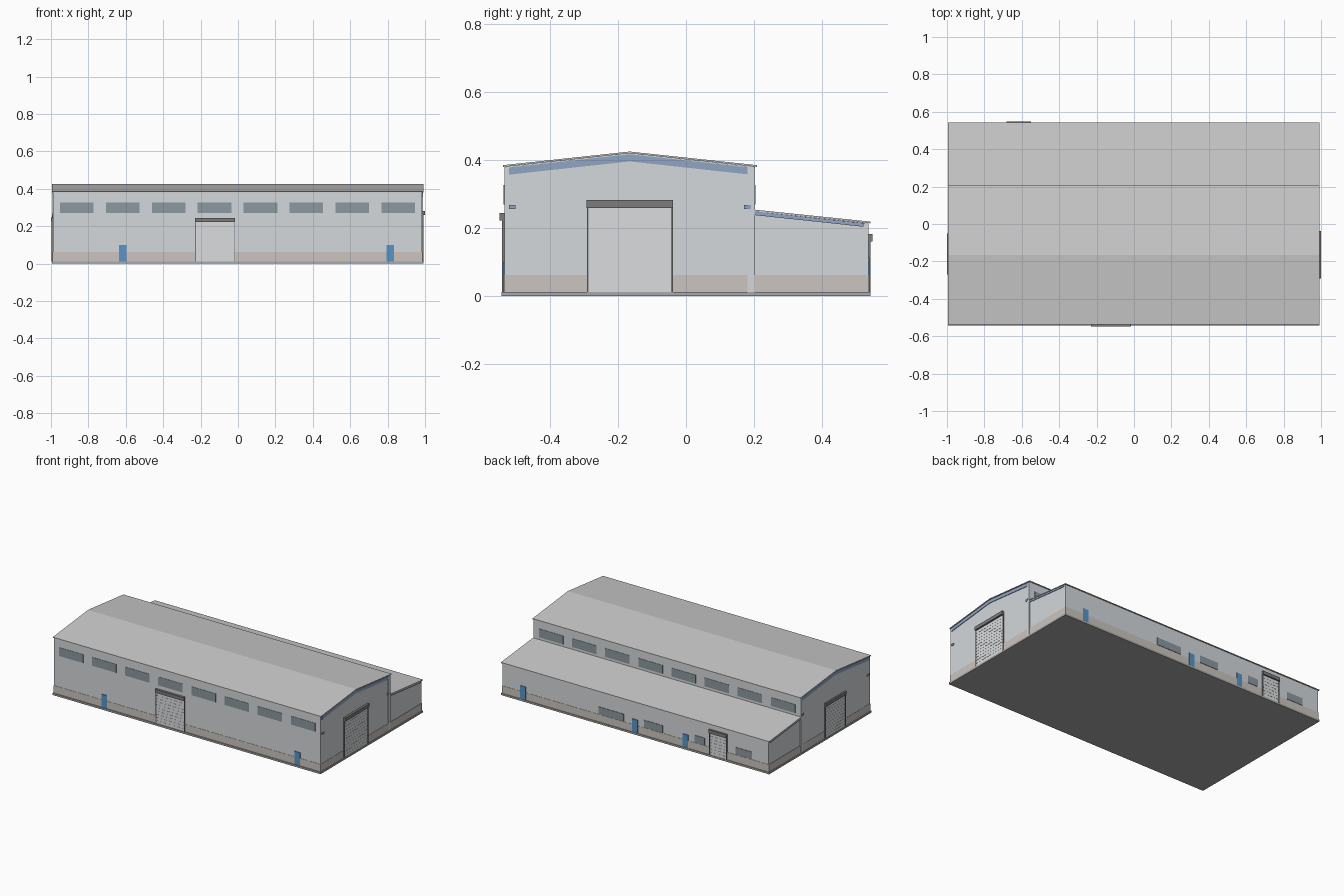
import bpy, bmesh

if "Cube" in bpy.data.objects:
    bpy.data.objects.remove(bpy.data.objects["Cube"])

COLORS = {
    "wall": (0.66, 0.69, 0.71), "plinth": (0.60, 0.56, 0.52), "roof": (0.56, 0.59, 0.59),
    "blue": (0.28, 0.38, 0.55), "door_blue": (0.10, 0.30, 0.58), "glass": (0.26, 0.32, 0.35),
    "dark": (0.20, 0.20, 0.20), "slab": (0.40, 0.40, 0.39), "shutter": (0.70, 0.72, 0.73),
}
MATS = {}
for key, rgb in COLORS.items():
    MATS[key] = bpy.data.materials.new(key)
    MATS[key].diffuse_color = (*rgb, 1)

# Main limits of the building
XL, XR = -0.989, 0.985          # end walls
YF, YM, YB = -0.534, 0.203, 0.536   # front wall, hall rear wall, annex rear wall
Z0 = 0.012                      # top of the slab
RIDGE = -0.166


def finish(bm, name, mat):
    bmesh.ops.recalc_face_normals(bm, faces=bm.faces)
    me = bpy.data.meshes.new(name)
    bm.to_mesh(me)
    bm.free()
    me.materials.append(MATS[mat])
    ob = bpy.data.objects.new(name, me)
    bpy.context.collection.objects.link(ob)
    return ob


def boxes(name, mat, spans):
    """One object made of boxes, each given as (x0, x1, y0, y1, z0, z1)."""
    bm = bmesh.new()
    for x0, x1, y0, y1, z0, z1 in spans:
        for v in bmesh.ops.create_cube(bm, size=1)["verts"]:
            v.co = (x1 if v.co.x > 0 else x0, y1 if v.co.y > 0 else y0, z1 if v.co.z > 0 else z0)
    return finish(bm, name, mat)


def prism(name, mat, profile, x0, x1):
    """Extrude a y-z outline along x."""
    bm = bmesh.new()
    face = bm.faces.new([bm.verts.new((x0, y, z)) for y, z in profile])
    ext = bmesh.ops.extrude_face_region(bm, geom=[face])["geom"]
    for v in ext:
        if isinstance(v, bmesh.types.BMVert):
            v.co.x = x1
    return finish(bm, name, mat)


def band(line, thick):
    """Closed outline of a strip hanging below a polyline."""
    return line + [(y, z - thick) for y, z in reversed(line)]


def on_wall(side, u0, u1, z0, z1, depth, start=-0.004):
    """Box on a wall, from just inside it to 'depth' outside it."""
    if side == "front":
        return (u0, u1, YF - depth, YF - start, z0, z1)
    if side == "hall_rear":
        return (u0, u1, YM + start, YM + depth, z0, z1)
    if side == "back":
        return (u0, u1, YB + start, YB + depth, z0, z1)
    if side == "left":
        return (XL - depth, XL - start, u0, u1, z0, z1)
    return (XR + start, XR + depth, u0, u1, z0, z1)


def roller_door(side, u0, u1, top, case_depth, case_h=0.023):
    boxes(side + "_shutter", "shutter", [on_wall(side, u0, u1, Z0, top, 0.003)])
    n = round((top - Z0) / 0.02)
    step = (top - Z0) / n
    boxes(side + "_shutter_slats", "shutter",
          [on_wall(side, u0, u1, Z0 + i * step + 0.001, Z0 + (i + 1) * step - 0.001, 0.004)
           for i in range(n)])
    boxes(side + "_shutter_rails", "dark",
          [on_wall(side, u - 0.0025, u + 0.0025, Z0, top, 0.007) for u in (u0, u1)])
    boxes(side + "_shutter_case", "dark",
          [on_wall(side, u0 - 0.003, u1 + 0.003, top, top + case_h, case_depth)])


# Floor slab
boxes("floor_slab", "slab", [(-0.995, 0.991, -0.543, 0.542, 0, Z0)])

# Walls of the hall and the lean-to annex
prism("hall_walls", "wall",
      [(YF, Z0), (YM, Z0), (YM, 0.380), (RIDGE, 0.420), (YF, 0.380)], XL, XR)
prism("annex_walls", "wall",
      [(YM - 0.01, Z0), (YB, Z0), (YB, 0.214), (YM - 0.01, 0.250)], XL + 0.001, XR - 0.001)

# Roofs
prism("hall_roof", "roof",
      band([(-0.538, 0.385), (RIDGE, 0.425), (0.209, 0.385)], 0.005), -0.995, 0.991)
prism("annex_roof", "roof", band([(YM, 0.254), (0.542, 0.219)], 0.005), -0.995, 0.991)

# Plinth band around the base
boxes("plinth", "plinth", [(XL - 0.0015, XR + 0.0015, YF - 0.0015, YB + 0.0015, Z0, 0.062)])

# Corner strips and blue brackets, fascia strips under the gable edges
for side, wx0, wx1 in (("left", XL - 0.004, XL), ("right", XR, XR + 0.004)):
    boxes(side + "_corner_strips", "wall", [(wx0, wx1, 0.181, YM, Z0, 0.379)])
    boxes(side + "_brackets", "blue",
          [on_wall(side, c - 0.01, c + 0.01, 0.256, 0.268, 0.006) for c in (-0.511, 0.181)])
    prism(side + "_hall_fascia", "blue",
          band([(-0.521, 0.378), (RIDGE, 0.417), (0.190, 0.378)], 0.021), wx0, wx1)
    prism(side + "_annex_fascia", "blue", band([(YM, 0.249), (0.522, 0.215)], 0.011), wx0, wx1)

# High window rows on both long sides of the hall
for side in ("front", "hall_rear"):
    boxes(side + "_high_windows", "glass",
          [on_wall(side, c - 0.09, c + 0.09, 0.270, 0.327, 0.002)
           for c in (-0.862 + 0.2455 * i for i in range(8))])

# Annex windows
boxes("annex_windows", "glass",
      [on_wall("back", a, b, 0.064, 0.113, 0.003)
       for a, b in ((0.085, 0.27), (-0.205, -0.065), (-0.515, -0.44), (-0.865, -0.745))])

# Blue personnel doors
for side, centres in (("front", (-0.615, 0.815)), ("back", (0.83, 0.0, -0.372))):
    boxes(side + "_doors", "door_blue",
          [on_wall(side, c - 0.02, c + 0.02, Z0, 0.1, 0.004) for c in centres])

# Roller shutter doors
roller_door("front", -0.228, -0.020, 0.222, 0.015)
roller_door("back", -0.679, -0.553, 0.160, 0.013)
roller_door("right", -0.289, -0.041, 0.259, 0.015)
roller_door("left", -0.267, -0.055, 0.225, 0.011)

for m in bpy.data.materials:
    if m.users and not m.is_grease_pencil:
        m.use_nodes = True
        m.node_tree.nodes["Principled BSDF"].inputs["Base Color"].default_value = m.diffuse_color
